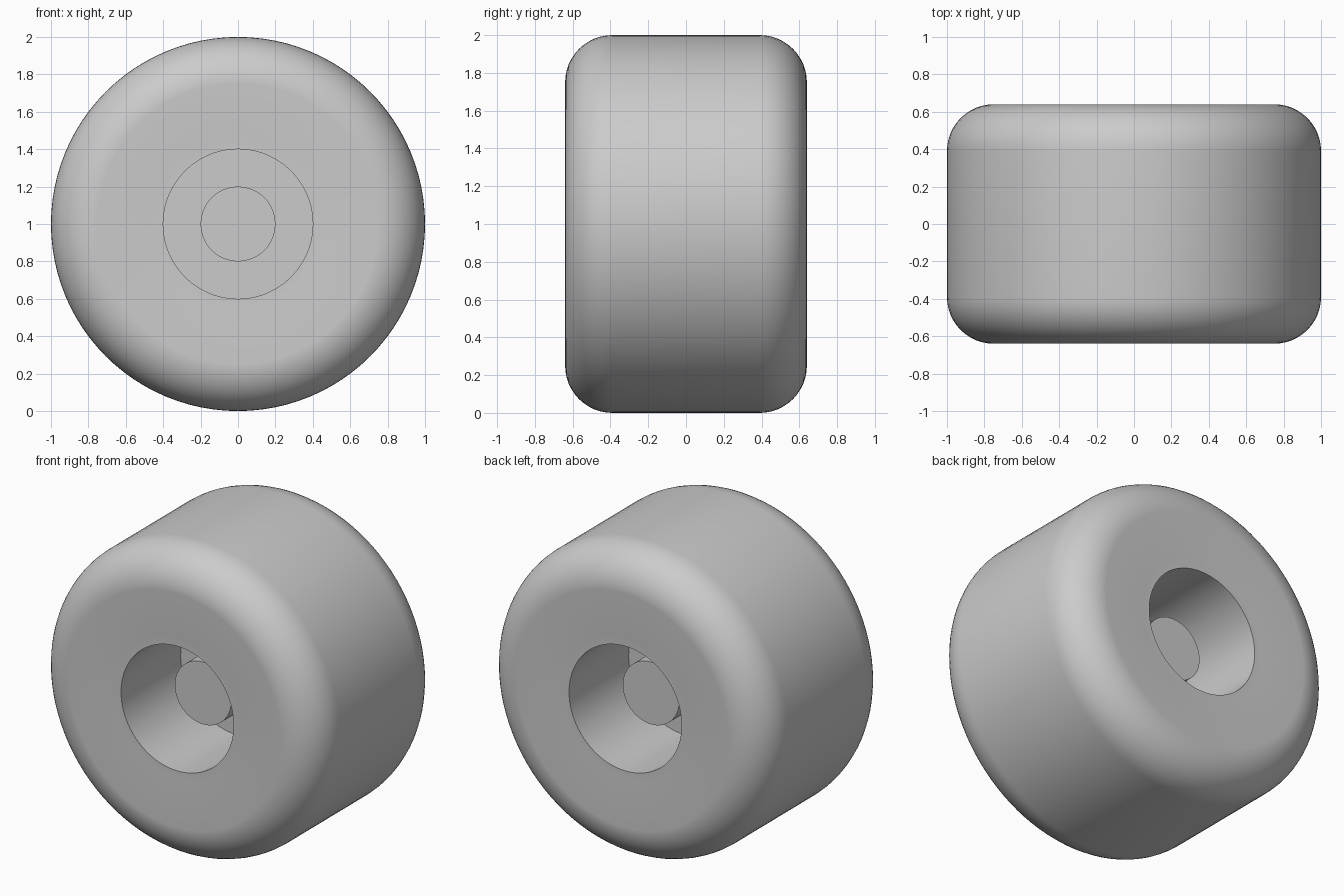
import bpy, bmesh, math
from mathutils import Vector, Matrix

if "Cube" in bpy.data.objects:
    bpy.data.objects.remove(bpy.data.objects["Cube"])

SEGMENTS = 96
CENTRE = Vector((0, 0, 1))

grey = bpy.data.materials.new("light_grey")
grey.use_nodes = True
colour = (0.6, 0.6, 0.6, 1)
grey.diffuse_color = colour
grey.node_tree.nodes["Principled BSDF"].inputs["Base Color"].default_value = colour


def finish(name, bm):
    """Turn a bmesh into a smooth-shaded object with sharp rims."""
    bmesh.ops.recalc_face_normals(bm, faces=bm.faces)
    mesh = bpy.data.meshes.new(name)
    bm.to_mesh(mesh)
    bm.free()
    mesh.materials.append(grey)
    obj = bpy.data.objects.new(name, mesh)
    bpy.context.collection.objects.link(obj)
    bpy.ops.object.select_all(action="DESELECT")
    obj.select_set(True)
    bpy.context.view_layer.objects.active = obj
    bpy.ops.object.shade_smooth_by_angle(angle=math.radians(30))
    return obj


def revolve(name, profile):
    """Spin a closed (radius, y) profile about the wheel axis."""
    bm = bmesh.new()
    verts = [bm.verts.new(CENTRE + Vector((r, y, 0))) for r, y in profile]
    edges = [bm.edges.new((a, b)) for a, b in zip(verts, verts[1:] + verts[:1])]
    bmesh.ops.spin(bm, geom=verts + edges, cent=CENTRE, axis=(0, 1, 0),
                   angle=math.tau, steps=SEGMENTS, use_duplicate=False)
    bmesh.ops.remove_doubles(bm, verts=bm.verts, dist=1e-4)
    return finish(name, bm)


def cylinder(name, radius, depth):
    """Cylinder along y, centred on the wheel."""
    bm = bmesh.new()
    bmesh.ops.create_cone(bm, cap_ends=True, segments=SEGMENTS,
                          radius1=radius, radius2=radius, depth=depth,
                          matrix=Matrix.Translation(CENTRE) @ Matrix.Rotation(math.pi / 2, 4, "X"))
    return finish(name, bm)


# Tyre: straight bore, shallow dished sides and rounded shoulders
shoulder, steps = 0.25, 12
half = [(0.4, 0.615), (0.45, 0.615)]
for i in range(steps + 1):
    a = math.pi / 2 * (1 - i / steps)
    half.append((0.75 + shoulder * math.cos(a), 0.39 + shoulder * math.sin(a)))
revolve("wheel_tyre", half + [(r, -y) for r, y in reversed(half)])

# Thin web closing the bore at mid-width, and the axle through it
cylinder("hub_web", 0.405, 0.02)
cylinder("axle", 0.2, 0.71)
